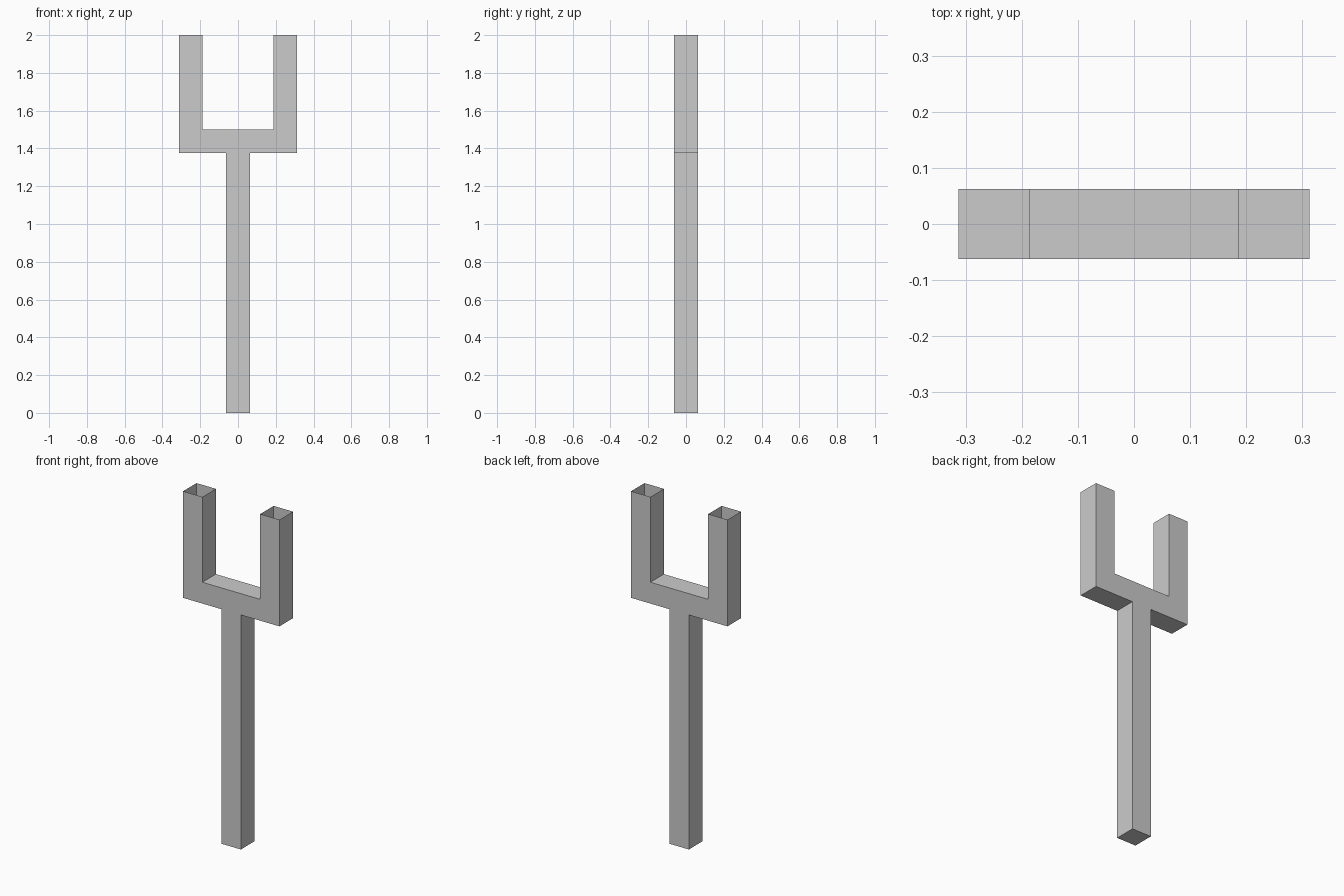
import bpy, bmesh

if "Cube" in bpy.data.objects:
    bpy.data.objects.remove(bpy.data.objects["Cube"])

HALF = 0.0625  # half the bar thickness

# Right half of the fork outline (x, z), from the stem foot up to the notch
right = [(HALF, 0), (HALF, 1.375), (0.3125, 1.375),
         (0.3125, 2), (0.1875, 2), (0.1875, 1.5)]
outline = right + [(-x, z) for x, z in reversed(right)]

# Extrude the mirrored outline through the depth
bm = bmesh.new()
face = bm.faces.new([bm.verts.new((x, -HALF, z)) for x, z in outline])
ext = bmesh.ops.extrude_face_region(bm, geom=[face], use_keep_orig=True)
moved = [g for g in ext["geom"] if isinstance(g, bmesh.types.BMVert)]
bmesh.ops.translate(bm, verts=moved, vec=(0, 2 * HALF, 0))
bmesh.ops.recalc_face_normals(bm, faces=bm.faces[:])

# Open the tops of both prongs, leaving hollow tubes
tops = [f for f in bm.faces if all(v.co.z > 1.99 for v in f.verts)]
bmesh.ops.delete(bm, geom=tops, context='FACES')

mesh = bpy.data.meshes.new("forked_post")
bm.to_mesh(mesh)
bm.free()
post = bpy.data.objects.new("forked_post", mesh)
bpy.context.collection.objects.link(post)
